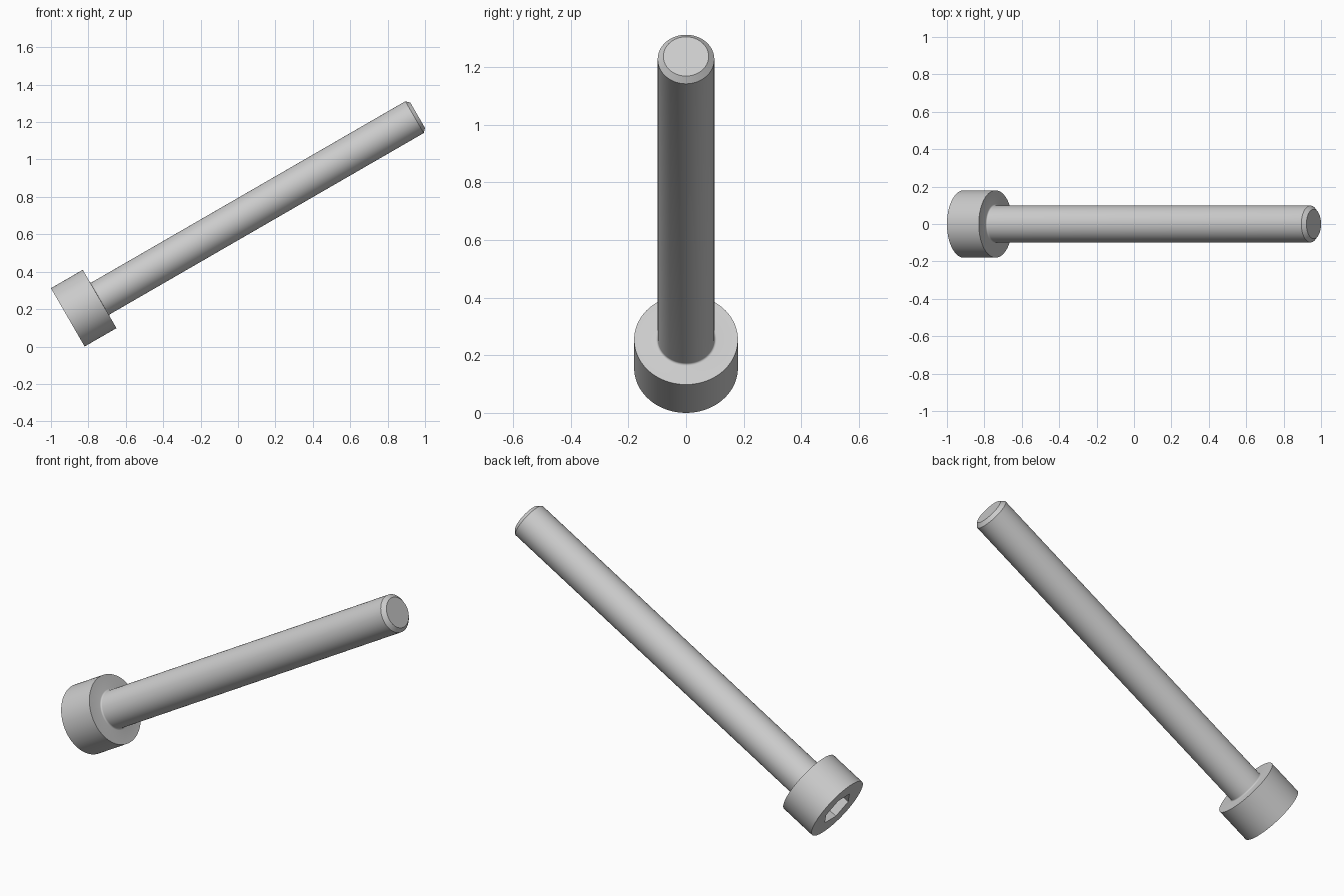
import bpy, bmesh
from math import sin, cos, pi, radians
from mathutils import Matrix

if "Cube" in bpy.data.objects:
    bpy.data.objects.remove(bpy.data.objects["Cube"])

# Dimensions in millimetres, scaled to a 2 unit long model
UNIT = 0.06546
HEAD_R, HEAD_H = 2.75, 3.0
SHANK_R, TOTAL_H = 1.5, 33.0
FILLET, CHAMFER = 0.12, 0.3
SOCKET_FLATS, SOCKET_DEPTH = 2.5, 1.3
SEGMENTS = 72
TILT = radians(60)

steel = bpy.data.materials.new("grey steel")
steel.use_nodes = True
colour = (0.6, 0.6, 0.6, 1)
steel.diffuse_color = colour
steel.node_tree.nodes["Principled BSDF"].inputs["Base Color"].default_value = colour


def add_object(name, bm):
    bmesh.ops.recalc_face_normals(bm, faces=bm.faces)
    mesh = bpy.data.meshes.new(name)
    bm.to_mesh(mesh)
    bm.free()
    mesh.materials.append(steel)
    obj = bpy.data.objects.new(name, mesh)
    bpy.context.collection.objects.link(obj)
    return obj


def lathe(name, profile):
    """Revolve (radius, height) points about z and cap both ends."""
    bm = bmesh.new()
    rings = []
    for r, z in profile:
        rings.append([bm.verts.new((r * cos(2 * pi * i / SEGMENTS),
                                    r * sin(2 * pi * i / SEGMENTS), z))
                      for i in range(SEGMENTS)])
    for low, high in zip(rings, rings[1:]):
        for i in range(SEGMENTS):
            j = (i + 1) % SEGMENTS
            bm.faces.new((low[i], low[j], high[j], high[i]))
    bm.faces.new(rings[0])
    bm.faces.new(rings[-1])
    return add_object(name, bm)


# Head, small fillet under it, shank and chamfered tip in one profile
fillet = [(SHANK_R + FILLET * (1 - sin(t)), HEAD_H + FILLET * (1 - cos(t)))
          for t in (k * pi / 8 for k in range(5))]
profile = [(HEAD_R, 0), (HEAD_R, HEAD_H), *fillet,
           (SHANK_R, TOTAL_H - CHAMFER), (SHANK_R - CHAMFER, TOTAL_H)]
bolt = lathe("socket_head_bolt", profile)

# Hexagonal socket cut into the head, with corners towards the sides
bm = bmesh.new()
corner_r = SOCKET_FLATS / 2 / cos(pi / 6)
bmesh.ops.create_cone(bm, cap_ends=True, segments=6, radius1=corner_r,
                      radius2=corner_r, depth=2 * SOCKET_DEPTH,
                      matrix=Matrix.Rotation(pi / 2, 4, "Z"))
# Put one corner exactly on the y axis whatever the starting angle is
corner = bm.verts[:][0].co
bmesh.ops.rotate(bm, verts=bm.verts, cent=(0, 0, 0),
                 matrix=Matrix.Rotation(corner.xy.angle_signed((0, 1)) * -1, 3, "Z"))
cutter = add_object("socket_cutter", bm)
cutter.hide_render = True

cut = bolt.modifiers.new("socket", "BOOLEAN")
cut.operation = "DIFFERENCE"
cut.solver = "EXACT"
cut.object = cutter
bpy.context.view_layer.objects.active = bolt
bolt.select_set(True)
cutter.select_set(False)
bpy.ops.object.modifier_apply(modifier=cut.name)
bpy.data.objects.remove(cutter)

# Lean the bolt over, resting on the rim of its head
radius = HEAD_R * UNIT
bolt.data.transform(
    Matrix.Translation((radius * cos(TILT) - 1, 0, radius * sin(TILT)))
    @ Matrix.Rotation(TILT, 4, "Y") @ Matrix.Scale(UNIT, 4))
bpy.ops.object.shade_smooth_by_angle(angle=radians(25))
